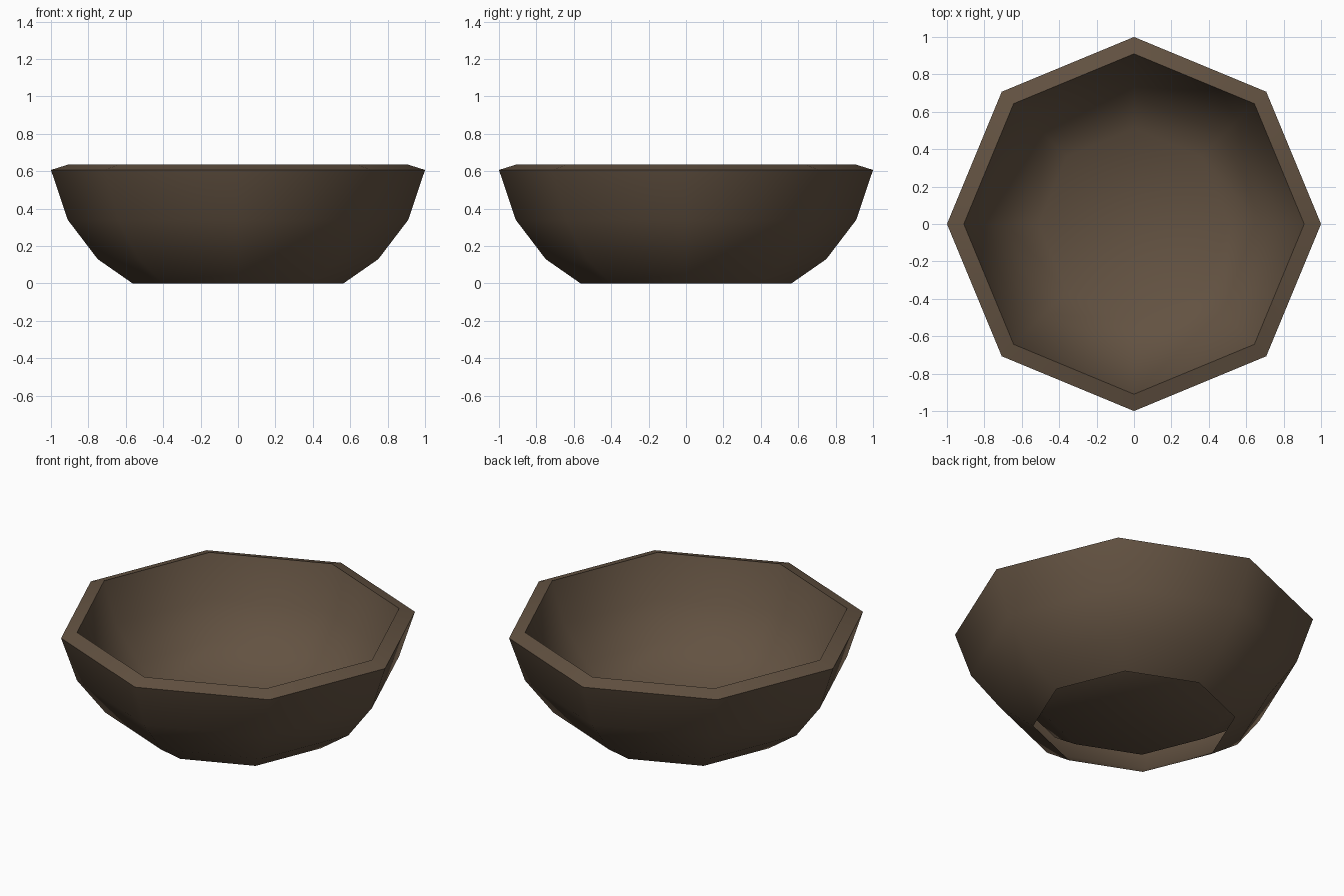
import bpy, bmesh, math

if "Cube" in bpy.data.objects:
    bpy.data.objects.remove(bpy.data.objects["Cube"])

SIDES = 8

wood = bpy.data.materials.new("dark brown wood")
wood.diffuse_color = (0.125, 0.085, 0.054, 1.0)
wood.use_nodes = True
wood.node_tree.nodes["Principled BSDF"].inputs["Base Color"].default_value = wood.diffuse_color

# Profile (radius, height): open foot, outer wall, rim, then inner wall down to the floor
profile = [(0.563, 0.0), (0.75, 0.13), (0.91, 0.34), (1.0, 0.607),
           (0.91, 0.635), (0.83, 0.39), (0.683, 0.198), (0.51, 0.08)]

bm = bmesh.new()
rings = []
for r, z in profile:
    rings.append([bm.verts.new((r * math.cos(2 * math.pi * i / SIDES),
                                r * math.sin(2 * math.pi * i / SIDES), z))
                  for i in range(SIDES)])

# Walls between neighbouring rings
for a, b in zip(rings, rings[1:]):
    for i in range(SIDES):
        j = (i + 1) % SIDES
        bm.faces.new((a[i], a[j], b[j], b[i]))

# Bowl floor (the foot stays open underneath)
bm.faces.new(rings[-1])

for f in bm.faces:
    f.smooth = True

mesh = bpy.data.meshes.new("bowl")
bm.to_mesh(mesh)
bm.free()
mesh.materials.append(wood)

bowl = bpy.data.objects.new("bowl", mesh)
bpy.context.collection.objects.link(bowl)
bpy.context.view_layer.objects.active = bowl
bowl.select_set(True)

# Soft sides with a crisp inner rim edge
bpy.ops.object.shade_smooth_by_angle(angle=math.radians(80))
